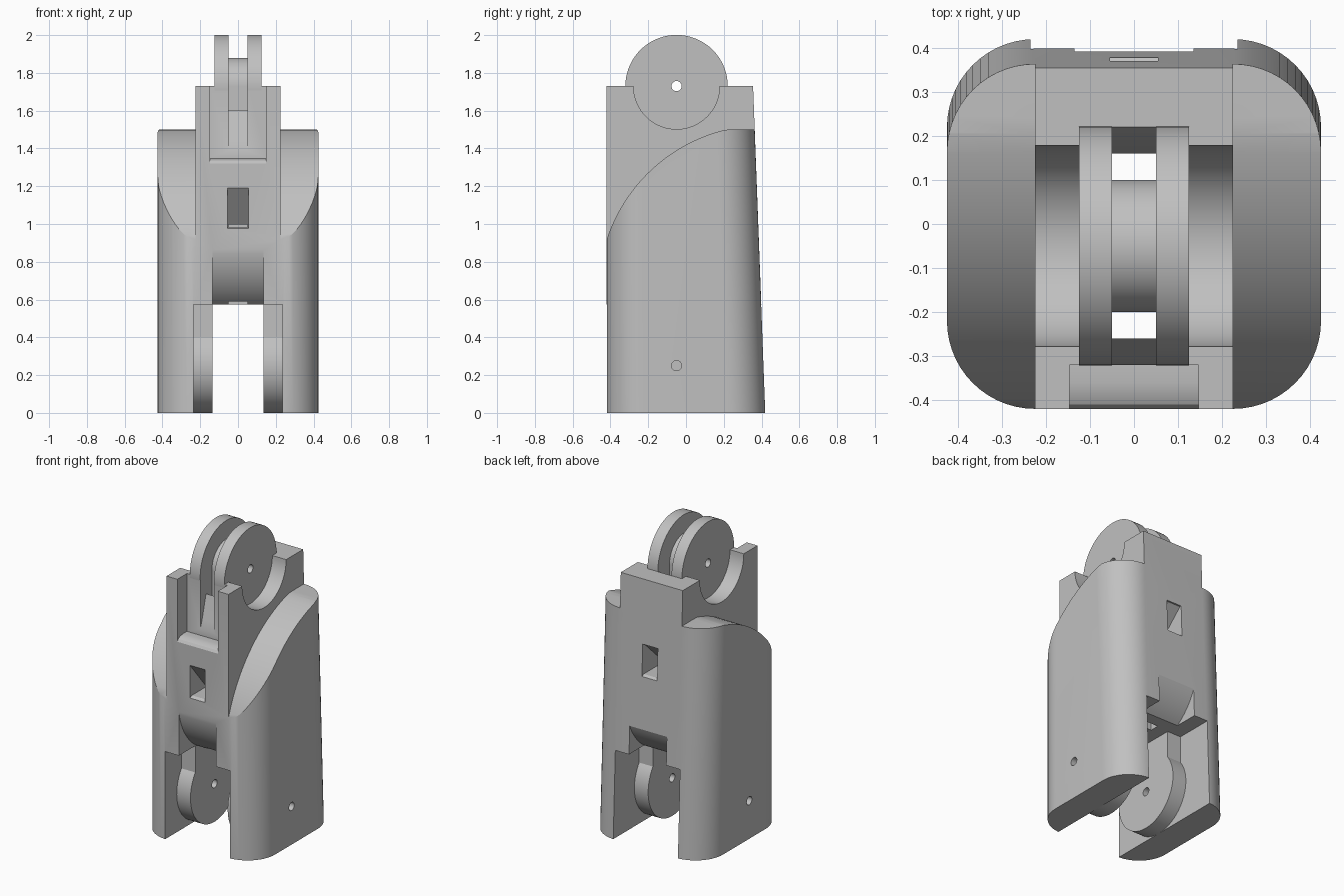
import bpy, bmesh, math

cube = bpy.data.objects.get("Cube")
if cube:
    bpy.data.objects.remove(cube, do_unlink=True)

# One plain grey for the whole part
grey = bpy.data.materials.new("matte grey")
grey.use_nodes = True
GREY = (0.53, 0.53, 0.53, 1)
grey.diffuse_color = GREY
grey.node_tree.nodes["Principled BSDF"].inputs["Base Color"].default_value = GREY

AXIS_Y, TOP_Z, LOW_Z = -0.05, 1.73, 0.25
CHEEK = 0.225                     # half width of the central block


def make(name, bm):
    bmesh.ops.recalc_face_normals(bm, faces=bm.faces)
    mesh = bpy.data.meshes.new(name)
    bm.to_mesh(mesh)
    bm.free()
    mesh.materials.append(grey)
    ob = bpy.data.objects.new(name, mesh)
    bpy.context.collection.objects.link(ob)
    return ob


def loft(name, lower, upper):
    """Closed solid between two matching outlines."""
    bm = bmesh.new()
    a = [bm.verts.new(p) for p in lower]
    b = [bm.verts.new(p) for p in upper]
    bm.faces.new(a)
    bm.faces.new(b)
    for i in range(len(a)):
        j = (i + 1) % len(a)
        bm.faces.new((a[i], a[j], b[j], b[i]))
    return make(name, bm)


def prism(name, pts, x0, x1):
    """Side profile of (y, z) points extruded along x."""
    return loft(name, [(x0, y, z) for y, z in pts], [(x1, y, z) for y, z in pts])


def box(name, x0, x1, y0, y1, z0, z1):
    return prism(name, [(y0, z0), (y1, z0), (y1, z1), (y0, z1)], x0, x1)


def arc(cy, cz, r, start, end, n=32):
    return [(cy + r * math.cos(math.radians(start + (end - start) * i / n)),
             cz + r * math.sin(math.radians(start + (end - start) * i / n)))
            for i in range(n + 1)]


def disc(name, z, r, x0, x1, n=72):
    return prism(name, arc(AXIS_Y, z, r, 0, 360, n)[:-1], x0, x1)


def cut(target, *cutters):
    for c in cutters:
        mod = target.modifiers.new("cut", "BOOLEAN")
        mod.operation, mod.solver, mod.object = "DIFFERENCE", "EXACT", c
        bpy.context.view_layer.objects.active = target
        bpy.ops.object.modifier_apply(modifier=mod.name)
        bpy.data.objects.remove(c, do_unlink=True)


def outline(z, back, r=0.2, half=0.425, front=-0.42):
    """Rounded rectangle outline at one height."""
    pts = []
    for cx, cy, a in ((half - r, back - r, 0), (r - half, back - r, 90),
                      (r - half, front + r, 180), (half - r, front + r, 270)):
        pts += [(x, y, z) for x, y in arc(cx, cy, r, a, a + 90, 14)]
    return pts


# Main body, with a back that leans forward
body = loft("finger_body", outline(0, 0.42), outline(TOP_Z, 0.355))

for s in (-1, 1):
    # Curved shoulder beside the central block
    shoulder = [p for p in arc(0.42, 0.64, 0.885, 180, 90) if p[1] < 1.5]
    shoulder += [(0.24, 1.5), (0.6, 1.5), (0.6, 1.9), (-0.6, 1.9), (-0.6, 0.64)]
    cut(body, prism("shoulder_cut", shoulder, s * CHEEK, s * 0.6))
    # Half-round clearance beside each wheel
    cut(body, disc("cheek_cut", TOP_Z, 0.228, s * 0.125, s * 0.24))
    # Blind lower pin hole
    cut(body, disc("pin_cut", LOW_Z, 0.027, s * 0.33, s * 0.5, 24))

# Front opening of the wheel slot, with a rounded lip
lip = [(-0.32, 1.35), (-0.36, 1.35), (-0.39, 1.345), (-0.41, 1.335),
       (-0.42, 1.32), (-0.5, 1.32), (-0.5, 1.9), (-0.32, 1.9)]
cut(body, prism("front_slot_cut", lip, -0.147, 0.147))

# Cord channels from the pulley down to the fork, with flared mouths
front_channel = [(-0.26, 0.3), (-0.2, 0.3), (-0.2, 1.9), (-0.33, 1.9),
                 (-0.33, 1.36), (-0.3, 1.45), (-0.26, 1.6)]
back_channel = [(0.1, 0.3), (0.16, 0.3), (0.16, 1.58), (0.225, 1.74),
                (0.225, 1.9), (0.1, 1.9)]
for profile in (front_channel, back_channel):
    cut(body, prism("channel_cut", profile, -0.05, 0.05))

# Sloping cord windows in front and back
cut(body, prism("front_window_cut",
                [(-0.5, 1.19), (-0.42, 1.19), (-0.25, 0.985), (-0.4, 0.985),
                 (-0.43, 0.97), (-0.5, 0.97)], -0.055, 0.055))
cut(body, prism("back_window_cut",
                [(0.5, 1.31), (0.36, 1.31), (0.15, 1.11), (0.36, 1.11),
                 (0.39, 1.095), (0.5, 1.095)], -0.055, 0.055))

# Fork slot under a rounded end, and the wider recess at the bottom
fork = [(-0.6, -0.1), (-0.6, 0.925)] + arc(0, 0.925, 0.425, 180, 360, 48)
fork += [(0.6, 0.925), (0.6, -0.1)]
cut(body, prism("fork_cut", fork, -0.135, 0.135))
cut(body, box("recess_cut", -0.235, 0.235, -0.6, 0.6, -0.1, 0.575))

parts = [body]

# Twin wheels and the hub between them
for side, s in (("right", -1), ("left", 1)):
    parts.append(disc(side + "_wheel", TOP_Z, 0.271, s * 0.05, s * 0.125))
parts.append(disc("pulley_hub", TOP_Z, 0.15, -0.05, 0.05))
for part in parts:
    cut(part, disc("axle_cut", TOP_Z, 0.027, -0.5, 0.5, 24))

# Lower joint bosses: disc with a straight neck up to the recess roof
for side, s in (("right", -1), ("left", 1)):
    profile = arc(AXIS_Y, LOW_Z, 0.25, 143.13, 396.87, 60)
    profile += [(AXIS_Y + 0.2, 0.575), (AXIS_Y - 0.2, 0.575)]
    boss = prism(side + "_joint_boss", profile, s * 0.135, s * 0.236)
    cut(boss, disc("boss_hole_cut", LOW_Z, 0.027, s * 0.1, s * 0.2, 24))
    parts.append(boss)

# Smooth curves, crisp edges
bpy.ops.object.select_all(action="DESELECT")
for part in parts:
    part.select_set(True)
bpy.context.view_layer.objects.active = body
bpy.ops.object.shade_smooth_by_angle(angle=math.radians(25))
